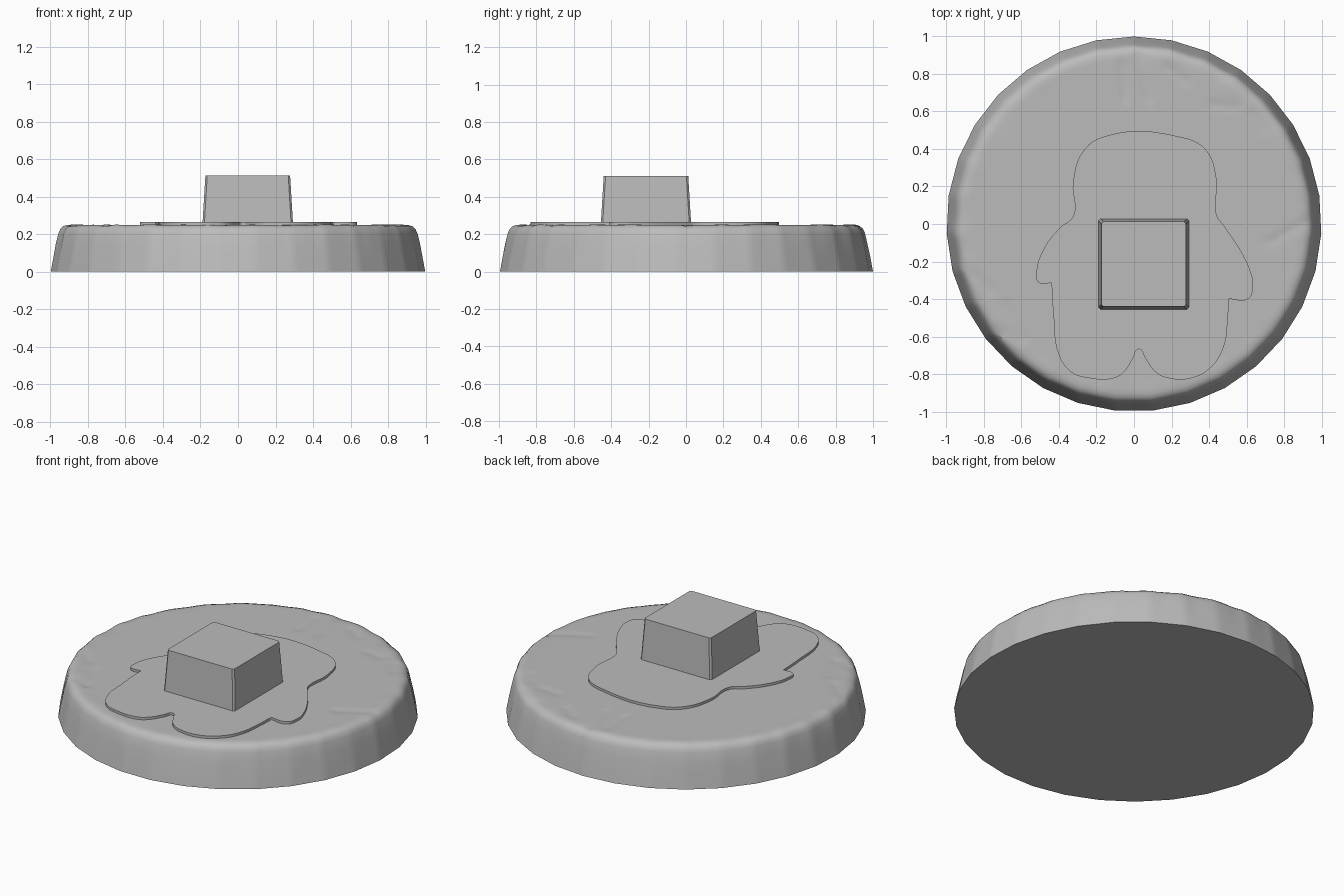
import bpy, bmesh, math
from mathutils import Vector, noise

if "Cube" in bpy.data.objects:
    bpy.data.objects.remove(bpy.data.objects["Cube"])

stone = bpy.data.materials.new("stone grey")
stone.use_nodes = True
GREY = (0.5, 0.5, 0.5, 1)
stone.diffuse_color = GREY
stone.node_tree.nodes["Principled BSDF"].inputs["Base Color"].default_value = GREY


def add_object(name, bm):
    bmesh.ops.recalc_face_normals(bm, faces=bm.faces)
    mesh = bpy.data.meshes.new(name)
    bm.to_mesh(mesh)
    bm.free()
    mesh.materials.append(stone)
    obj = bpy.data.objects.new(name, mesh)
    bpy.context.collection.objects.link(obj)
    return obj


def select_only(obj):
    bpy.ops.object.select_all(action='DESELECT')
    obj.select_set(True)
    bpy.context.view_layer.objects.active = obj


# Shallow scratches on the top face: start x, y and end x, y
SCRATCHES = [(-.07, .86, -.05, .66), (.02, .9, .08, .66), (.18, .84, .28, .76),
             (.42, .64, .54, .62), (.5, .8, .62, .7), (.64, .6, .7, .5),
             (.72, -.1, .93, .02), (-.93, -.2, -.76, -.36),
             (-.68, -.42, -.58, -.62), (-.74, -.56, -.6, -.62)]


def scratch_height(x, y):
    p, z = Vector((x, y)), 0
    for x0, y0, x1, y1 in SCRATCHES:
        a, d = Vector((x0, y0)), Vector((x1 - x0, y1 - y0))
        t = max(0, min(1, (p - a).dot(d) / d.length_squared))
        gap = (p - a - t * d).length
        z -= .006 * max(0, 1 - gap / .03)
    return z


# Round base: faceted side, softly worn rim, scratched top
SIDES, SPLIT = 31, 8
PROFILE = [(1, 0), (.997, .015), (.985, .08), (.97, .15), (.957, .205),
           (.947, .228), (.932, .242), (.91, .249), (.885, .25)]
PROFILE += [(.86 - .025 * i, .25) for i in range(33)]
bm = bmesh.new()
rings = []
for radius, height in PROFILE:
    ring = []
    for i in range(SIDES * SPLIT):
        side, part = divmod(i, SPLIT)
        step = math.tau / SIDES
        angle = math.pi / 2 + (side + part / SPLIT) * step
        facet = math.cos(step / 2) / math.cos(step * (part / SPLIT - .5))
        wear = noise.noise(Vector((math.cos(angle) * 9, math.sin(angle) * 9, height * 5)))
        r = radius * facet * (1 + .004 * wear * (.1 < height < .25))
        x, y = r * math.cos(angle), r * math.sin(angle)
        z = height
        if height > .24:
            z += scratch_height(x, y) + .003 * wear * (radius > .88)
        ring.append(bm.verts.new((x, y, z)))
    rings.append(ring)
for low, high in zip(rings, rings[1:]):
    for i in range(len(low)):
        j = (i + 1) % len(low)
        bm.faces.new((low[i], low[j], high[j], high[i]))
bm.faces.new(rings[0])
bm.faces.new(rings[-1])
base = add_object("round_base", bm)
select_only(base)
bpy.ops.object.shade_smooth_by_angle(angle=math.radians(35))

# Thin raised silhouette plate, clockwise from the top left
OUTLINE = [(-.165, .465), (.245, .465), (.38, .4), (.44, .24), (.44, .05),
           (.48, -.01), (.565, -.135), (.62, -.25), (.635, -.33), (.61, -.398),
           (.505, -.4), (.5, -.51), (.48, -.65), (.42, -.755), (.315, -.82),
           (.175, -.82), (.11, -.785), (.06, -.715), (.025, -.667),
           (-.005, -.715), (-.05, -.785), (-.1, -.82), (-.25, -.82),
           (-.335, -.79), (-.4, -.7), (-.43, -.48), (-.44, -.315),
           (-.51, -.31), (-.52, -.255), (-.485, -.14), (-.395, -.02),
           (-.325, .04), (-.325, .225), (-.27, .39)]
CORNERS = {(.505, -.4), (-.44, -.315)}
curve = bpy.data.curves.new("silhouette_plate", 'CURVE')
curve.dimensions = '2D'
curve.fill_mode = 'BOTH'
curve.extrude = .0125
curve.resolution_u = 6
spline = curve.splines.new('BEZIER')
spline.bezier_points.add(len(OUTLINE) - 1)
spline.use_cyclic_u = True
for point, (x, y) in zip(spline.bezier_points, OUTLINE):
    point.co = (x, y, 0)
    kind = 'VECTOR' if (x, y) in CORNERS else 'AUTO'
    point.handle_left_type = point.handle_right_type = kind
plate = bpy.data.objects.new("silhouette_plate", curve)
plate.location.z = .2525
bpy.context.collection.objects.link(plate)
curve.materials.append(stone)
select_only(plate)
bpy.ops.object.convert(target='MESH')

# Tapered square block standing on the plate
bm = bmesh.new()
bmesh.ops.create_cube(bm, size=1)
for v in bm.verts:
    top = v.co.z > 0
    width = .452 if top else .484
    v.co = (v.co.x * width + .052, v.co.y * width - .214, .512 if top else .245)
bmesh.ops.bevel(bm, geom=[e for e in bm.edges if abs(e.verts[0].co.z - e.verts[1].co.z) > .1],
                offset=.01, segments=1, affect='EDGES')
add_object("tapered_block", bm)
